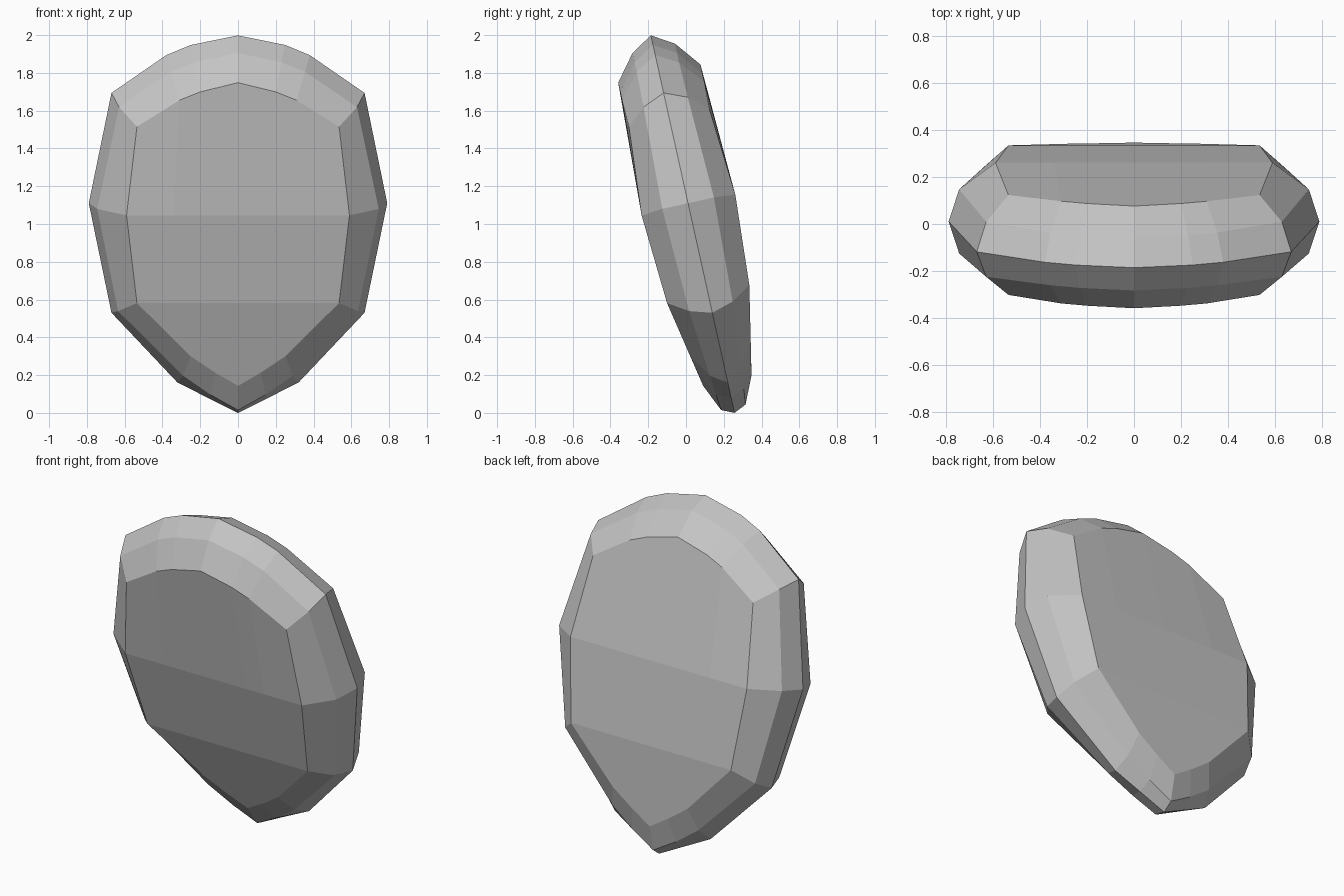
import bpy
import bmesh
from math import radians
from mathutils import Matrix, Vector

cube = bpy.data.objects.get("Cube")
if cube:
    bpy.data.objects.remove(cube, do_unlink=True)

# Half outline from top to tip as (x, height), for three nested loops
edge = [(0, 2.047), (.25, 1.995), (.38, 1.94), (.67, 1.735), (.79, 1.137),
        (.67, .543), (.32, .164), (.16, .082), (0, 0)]
bevel = [(0, 1.977), (.23, 1.927), (.355, 1.875), (.63, 1.685), (.745, 1.137),
         (.635, .578), (.29, .22), (.145, .115), (0, .03)]
rim = [(0, 1.84), (.2, 1.79), (.31, 1.745), (.535, 1.6), (.59, 1.127),
       (.535, .645), (.25, .343), (.12, .25), (0, .175)]
bevel_depth = [.115, .115, .115, .12, .14, .118, .085, .075, .066]
rim_depth = [.223, .223, .223, .218, .254, .223, .164, .145, .131]


def add_loop(bm, outline, depths):
    return [bm.verts.new((x, -d, z)) for (x, z), d in zip(outline, depths)]


def add_strip(bm, upper, lower):
    """Join two equal rows of vertices with quads, or triangles where they meet."""
    for i in range(len(upper) - 1):
        corners = [upper[i], upper[i + 1], lower[i + 1], lower[i]]
        bm.faces.new(list(dict.fromkeys(corners)))


def add_row(bm, end, top_row):
    """Straight row across the face, spaced like the columns at the top."""
    width = top_row[-1].co.x
    row = [bm.verts.new((end.co.x * v.co.x / width, end.co.y, end.co.z))
           for v in top_row[:-1]]
    return row + [end]


bm = bmesh.new()
# Bevelled border, one quarter
outer = add_loop(bm, edge, [0] * len(edge))
middle = add_loop(bm, bevel, bevel_depth)
inner = add_loop(bm, rim, rim_depth)
add_strip(bm, outer, middle)
add_strip(bm, middle, inner)

# Broad face in three bands
top_row = inner[:4]
wide_row = add_row(bm, inner[4], top_row)
low_row = add_row(bm, inner[5], top_row)
tip_row = [inner[8], inner[7], inner[6], inner[5]]
add_strip(bm, top_row, wide_row)
add_strip(bm, wide_row, low_row)
add_strip(bm, low_row, tip_row)

# Mirror to the other side and to the back
for axis in "XY":
    geom = bm.verts[:] + bm.edges[:] + bm.faces[:]
    bmesh.ops.mirror(bm, geom=geom, matrix=Matrix(), merge_dist=.0005, axis=axis)
bmesh.ops.remove_doubles(bm, verts=bm.verts[:], dist=.0005)
bmesh.ops.recalc_face_normals(bm, faces=bm.faces[:])

# Lean the whole body forward
bm.transform(Matrix.Translation(Vector((0, .257, 0))) @ Matrix.Rotation(radians(12.5), 4, "X"))

mesh = bpy.data.meshes.new("shield_body")
bm.to_mesh(mesh)
bm.free()

# Plain grey material
grey = bpy.data.materials.new("plain grey")
grey.use_nodes = True
colour = (.55, .55, .55, 1)
grey.diffuse_color = colour
for node in grey.node_tree.nodes:
    if node.type == "BSDF_PRINCIPLED":
        node.inputs["Base Color"].default_value = colour
mesh.materials.append(grey)

body = bpy.data.objects.new("shield_body", mesh)
bpy.context.collection.objects.link(body)
